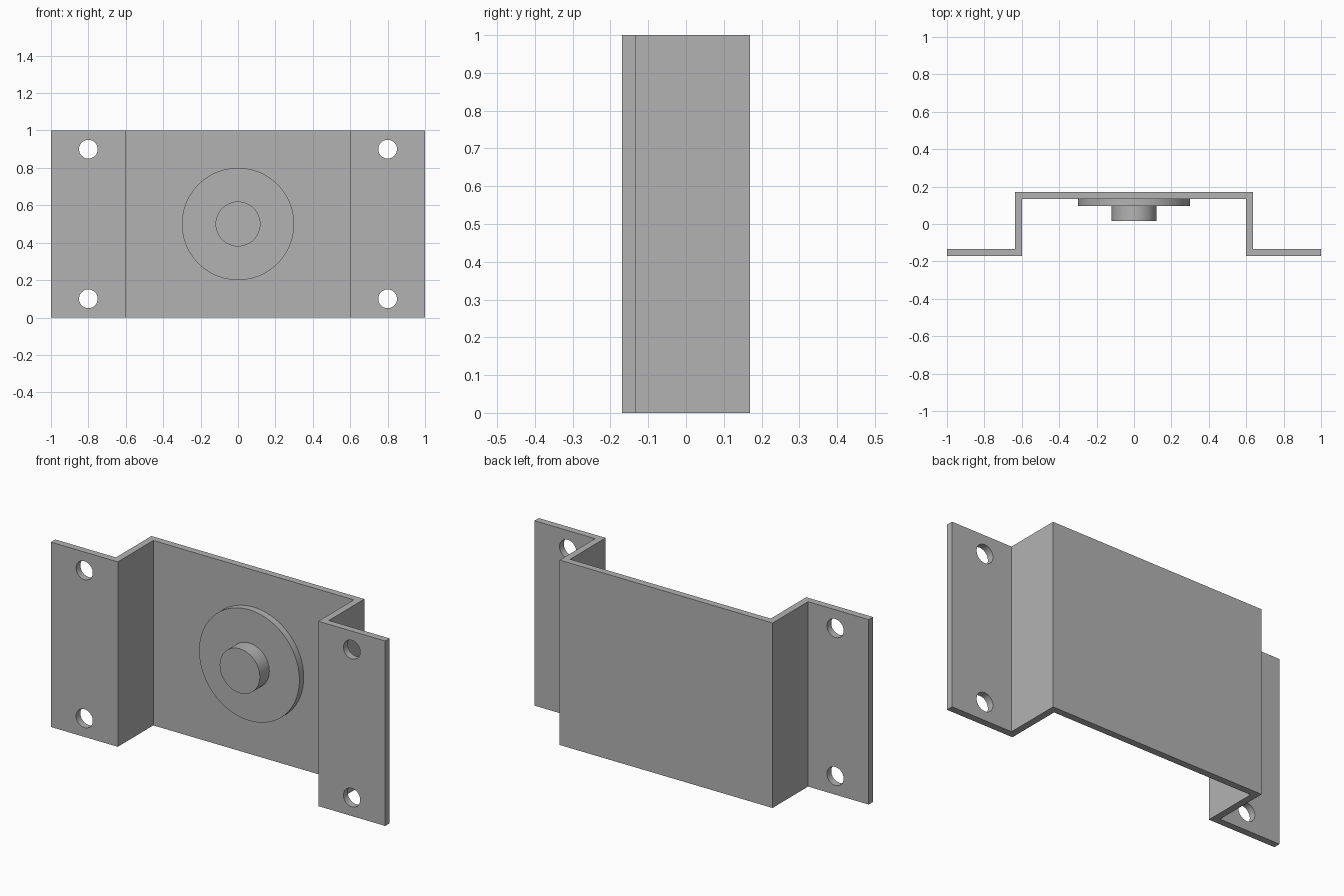
import bpy
import bmesh
from math import pi, radians

cube = bpy.data.objects.get("Cube")
if cube:
    bpy.data.objects.remove(cube, do_unlink=True)

HEIGHT = 1.0
DEPTH = 0.17       # half of the overall depth
SHEET = 0.037      # sheet metal thickness
INNER = 0.6        # inside half width of the channel

steel = bpy.data.materials.new("plain grey metal")
steel.use_nodes = True
grey = (0.45, 0.45, 0.45, 1)
steel.diffuse_color = grey
steel.node_tree.nodes["Principled BSDF"].inputs["Base Color"].default_value = grey


def cylinder(name, radius, y_front, y_back, x=0.0, z=HEIGHT / 2, sides=64):
    """Cylinder lying along y."""
    bpy.ops.mesh.primitive_cylinder_add(
        vertices=sides, radius=radius, depth=y_back - y_front,
        location=(x, (y_front + y_back) / 2, z), rotation=(pi / 2, 0, 0))
    obj = bpy.context.object
    obj.name = name
    obj.data.materials.append(steel)
    bpy.ops.object.shade_smooth_by_angle(angle=radians(30))
    return obj


# Bent sheet bracket: half outline, mirrored, then extruded upward
half = [(INNER + SHEET, DEPTH), (INNER + SHEET, SHEET - DEPTH),
        (1, SHEET - DEPTH), (1, -DEPTH), (INNER, -DEPTH), (INNER, DEPTH - SHEET)]
outline = half + [(-x, y) for x, y in reversed(half)]
bm = bmesh.new()
base = bm.faces.new([bm.verts.new((x, y, 0)) for x, y in outline])
top = bmesh.ops.extrude_face_region(bm, geom=[base])["geom"]
bmesh.ops.translate(bm, vec=(0, 0, HEIGHT),
                    verts=[v for v in top if isinstance(v, bmesh.types.BMVert)])
bmesh.ops.recalc_face_normals(bm, faces=bm.faces)
mesh = bpy.data.meshes.new("bracket")
bm.to_mesh(mesh)
bm.free()
mesh.materials.append(steel)
bracket = bpy.data.objects.new("bracket", mesh)
bpy.context.collection.objects.link(bracket)

# Four mounting holes through the flanges
for x in (-0.8, 0.8):
    for z in (0.1, 0.9):
        cutter = cylinder("hole_cutter", 0.05, -0.3, 0, x, z, 48)
        cutter.hide_render = True
        cut = bracket.modifiers.new("mounting_hole", "BOOLEAN")
        cut.operation = "DIFFERENCE"
        cut.solver = "EXACT"
        cut.object = cutter
        bpy.ops.object.select_all(action="DESELECT")
        bpy.context.view_layer.objects.active = bracket
        bracket.select_set(True)
        bpy.ops.object.modifier_apply(modifier=cut.name)
        bpy.data.objects.remove(cutter, do_unlink=True)
bpy.ops.object.shade_smooth_by_angle(angle=radians(30))

# Round pad and central boss on the inner face
pad_front = DEPTH - 2 * SHEET
cylinder("round_pad", 0.3, pad_front, DEPTH - SHEET, sides=96)
cylinder("centre_boss", 0.12, 0.015, pad_front)
